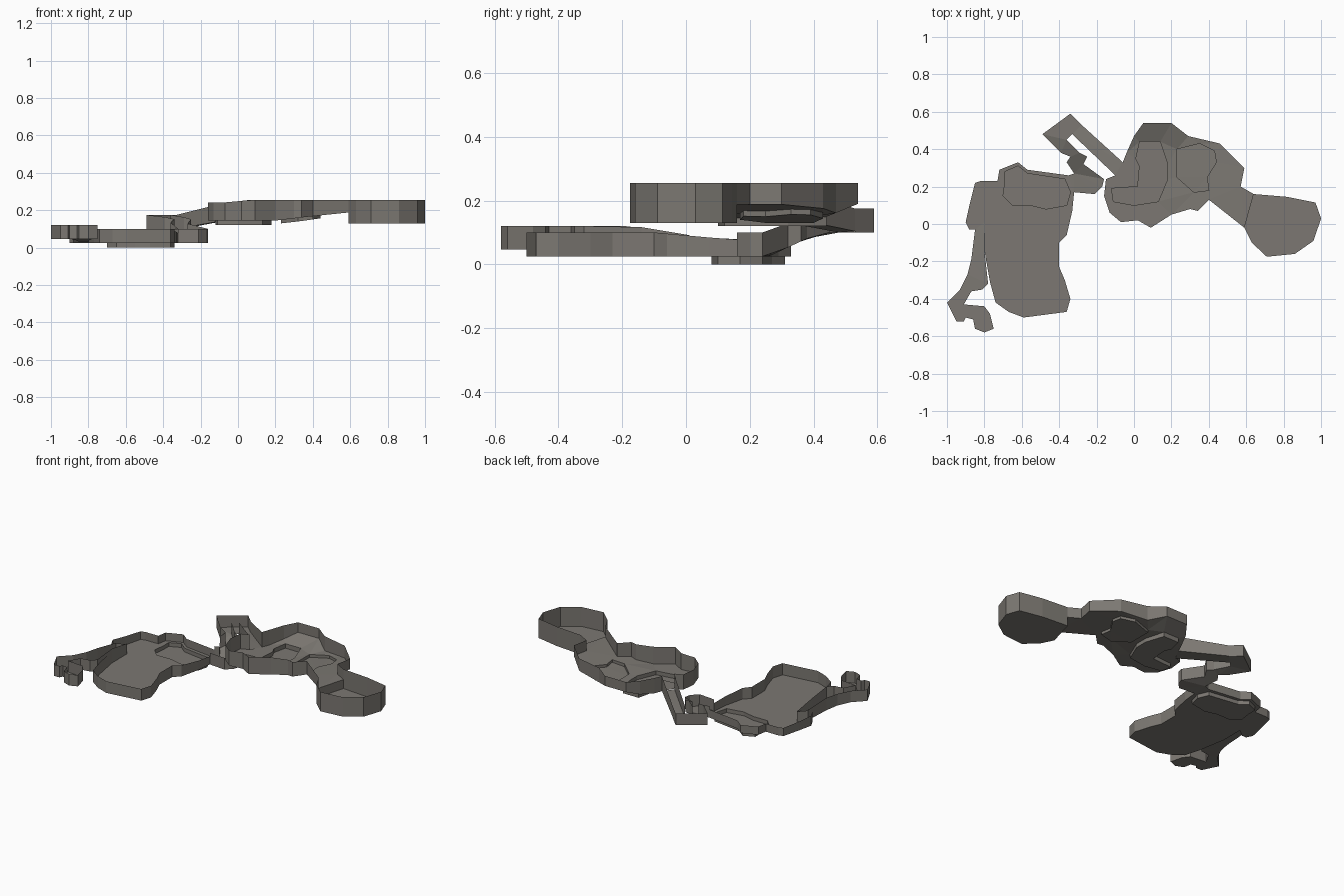
import bpy, bmesh

if "Cube" in bpy.data.objects:
    bpy.data.objects.remove(bpy.data.objects["Cube"])

mat = bpy.data.materials.new("warm grey")
mat.diffuse_color = (0.20, 0.187, 0.168, 1)
mat.use_nodes = True
mat.node_tree.nodes["Principled BSDF"].inputs["Base Color"].default_value = mat.diffuse_color


def ramp(v, a, b, lo, hi):
    """Linear blend from lo (at a) to hi (at b), clamped."""
    t = min(1, max(0, (v - a) / (b - a)))
    return lo + t * (hi - lo)


def ring(bm, pts):
    vs = [bm.verts.new((x, y, 0)) for x, y in pts]
    es = [bm.edges.new((vs[i], vs[(i + 1) % len(vs)])) for i in range(len(vs))]
    return vs, es


def fill(bm, edges):
    bmesh.ops.triangle_fill(bm, use_beauty=True, use_dissolve=False,
                            edges=edges, normal=(0, 0, 1))


def tray(name, outline, floor, rim, holes=(), open_edges=(), low=None):
    """Open-topped tray: floor with recesses, plus thin upright walls."""
    bm = bmesh.new()
    outer, edges = ring(bm, outline)
    upper = [ring(bm, pts) for pts, _ in holes]
    for _, es in upper:
        edges = edges + es
    fill(bm, edges)
    lower = []
    for pts, z in holes:
        vs, es = ring(bm, pts)
        fill(bm, es)
        lower.append((vs, z))
    for v in outer + [v for vs, _ in upper for v in vs]:
        v.co.z = floor(v.co.x, v.co.y)
    for vs, z in lower:
        for v in vs:
            v.co.z = z(v.co.x, v.co.y)
    # walls of the recesses
    for (a, _), (b, _) in zip(upper, lower):
        for i in range(len(a)):
            j = (i + 1) % len(a)
            bm.faces.new((a[i], b[i], b[j], a[j]))
    # outer walls
    top = [bm.verts.new((v.co.x, v.co.y, rim(v.co.x, v.co.y))) for v in outer]
    n = len(outer)
    for i in range(n):
        j = (i + 1) % n
        if i not in open_edges:
            bm.faces.new((outer[i], outer[j], top[j], top[i]))
        elif low is not None:
            step = [bm.verts.new((outer[k].co.x, outer[k].co.y, low)) for k in (j, i)]
            bm.faces.new((outer[i], outer[j], *step))
    loose = [v for v in bm.verts if not v.link_faces]
    bmesh.ops.delete(bm, geom=loose, context='VERTS')
    bmesh.ops.recalc_face_normals(bm, faces=bm.faces)
    me = bpy.data.meshes.new(name)
    bm.to_mesh(me)
    bm.free()
    me.materials.append(mat)
    ob = bpy.data.objects.new(name, me)
    bpy.context.collection.objects.link(ob)
    return ob


# large basin with a slightly deeper shelf at the back
basin = [(-.62, .33), (-.57, .29), (-.35, .26), (-.32, .17), (-.33, .07),
         (-.36, -.06), (-.40, -.10), (-.40, -.23), (-.37, -.30), (-.34, -.40),
         (-.36, -.47), (-.59, -.50), (-.67, -.47), (-.74, -.42), (-.77, -.31),
         (-.80, -.14), (-.80, .01), (-.85, -.03), (-.88, -.03), (-.90, .01),
         (-.88, .10), (-.85, .22), (-.82, .23), (-.73, .23), (-.72, .29)]
shelf = [(-.69, .22), (-.70, .15), (-.65, .10), (-.55, .10), (-.47, .08),
         (-.36, .10), (-.34, .17), (-.37, .24), (-.57, .27), (-.62, .31), (-.69, .28)]
tray("large_basin", basin, lambda x, y: .025,
     lambda x, y: ramp(y, -.1, .15, .10, .077),
     holes=[(shelf, lambda x, y: 0.0)], open_edges=(2, 17))

# winding tail channel
tail = [(-.80, .01), (-.80, -.14), (-.78, -.32), (-.81, -.35), (-.87, -.36),
        (-.91, -.43), (-.80, -.44), (-.77, -.48), (-.75, -.56), (-.80, -.58),
        (-.85, -.56), (-.86, -.51), (-.90, -.50), (-.91, -.52), (-.95, -.52),
        (-1.0, -.42), (-.93, -.35), (-.89, -.27), (-.87, -.19), (-.85, -.03)]
tray("tail_channel", tail, lambda x, y: ramp(y, -.3, 0, .047, .03),
     lambda x, y: ramp(y, -.16, .05, .12, .085), open_edges=(19,))

# bent channel climbing from the basin
bend = [(-.49, .48), (-.34, .59), (-.28, .53), (-.36, .45), (-.29, .38),
        (-.25, .36), (-.27, .32), (-.16, .24), (-.17, .20), (-.21, .16),
        (-.32, .17), (-.35, .26), (-.32, .27), (-.36, .33), (-.34, .36), (-.39, .38)]
tray("bent_channel", bend, lambda x, y: ramp(y, .26, .42, .025, .10),
     lambda x, y: ramp(y, .27, .40, .10, .175), open_edges=(2, 10))

# straight channel up to the upper basin
tray("straight_channel", [(-.33, .48), (-.28, .53), (-.06, .33), (-.10, .26)],
     lambda x, y: ramp(x, -.3, -.08, .10, .145),
     lambda x, y: ramp(x, -.25, -.08, .175, .24), open_edges=(0, 2))

# upper basin with two recesses
upper_basin = [(.05, .54), (.20, .54), (.29, .47), (.46, .43), (.59, .30),
               (.57, .20), (.40, .13), (.34, .07), (.30, .08), (.20, .05),
               (.09, -.02), (.02, .02), (-.07, .01), (-.13, .06), (-.16, .15),
               (-.15, .24), (-.10, .26), (-.06, .33), (-.04, .38), (0, .47)]
hook = [(.03, .44), (.14, .44), (.18, .32), (.18, .24), (.13, .12), (0, .10),
        (-.11, .12), (-.12, .19), (.02, .20), (.03, .31), (.01, .35)]
pocket = [(.23, .40), (.35, .43), (.43, .39), (.44, .33), (.39, .25),
          (.40, .18), (.32, .17), (.23, .25)]


def upper_floor(x, y):
    return max(ramp(x, .2, .57, .145, .188), ramp(y, .43, .54, .145, .19))


tray("upper_basin", upper_basin, upper_floor,
     lambda x, y: ramp(x, -.05, .06, .242, .255),
     holes=[(hook, lambda x, y: .12),
            (pocket, lambda x, y: ramp(x, .25, .5, .13, .165))],
     open_edges=(5, 16))

# outlet arm and round end pan
tray("outlet_arm", [(.57, .20), (.40, .13), (.59, -.02), (.64, .16)],
     lambda x, y: ramp(x, .2, .57, .145, .188), lambda x, y: .255, open_edges=(0, 2))
tray("end_pan", [(.59, -.02), (.64, .16), (.82, .145), (.97, .115), (1.0, .03),
                 (.96, -.09), (.86, -.16), (.71, -.175), (.63, -.10)],
     lambda x, y: .13, lambda x, y: .255, open_edges=(0,), low=.188)
